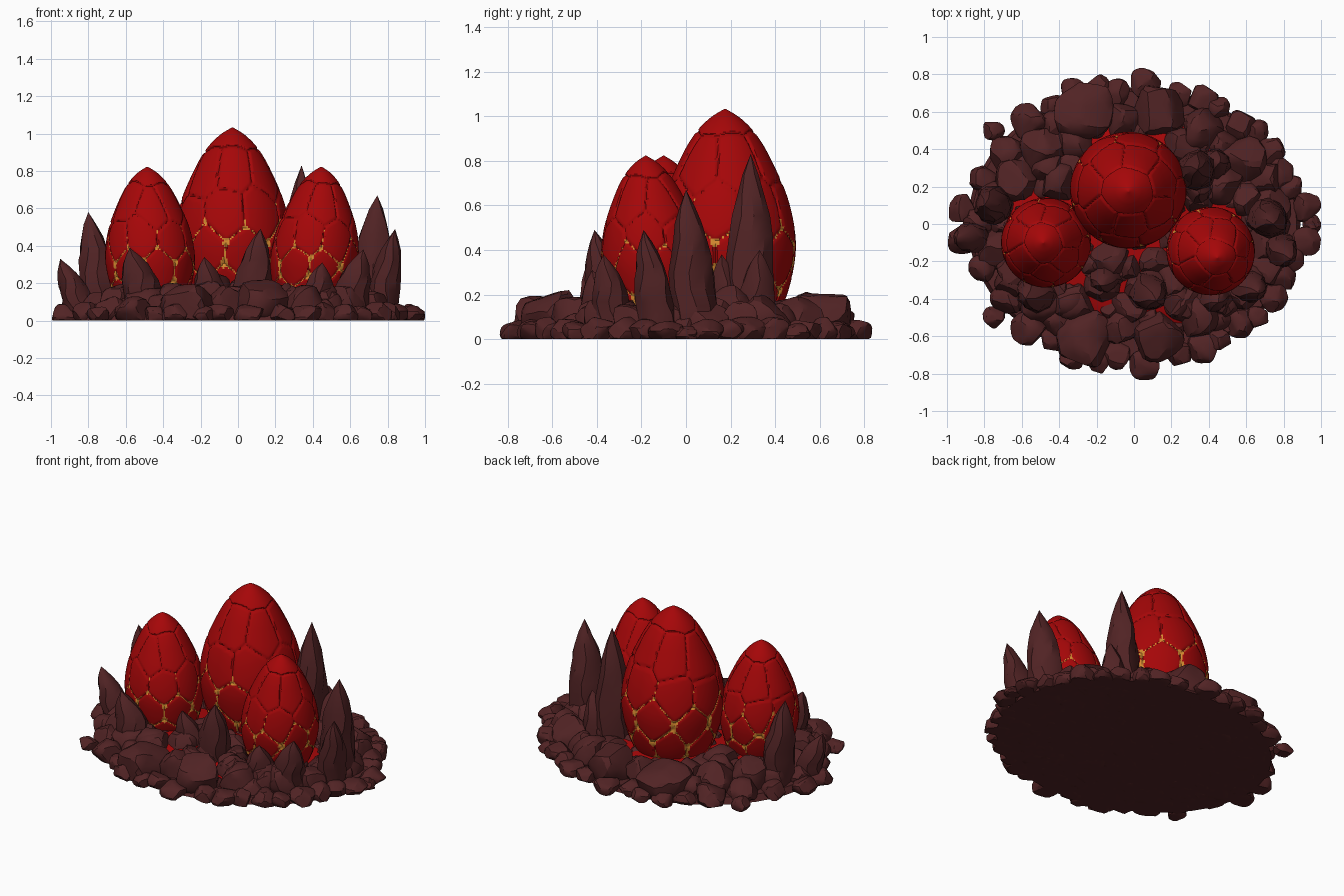
import bpy, bmesh, math, random
from mathutils import Vector
from mathutils.kdtree import KDTree

if "Cube" in bpy.data.objects:
    bpy.data.objects.remove(bpy.data.objects["Cube"])
random.seed(7)


def material(name, rgb):
    m = bpy.data.materials.new(name)
    m.diffuse_color = (*rgb, 1)
    m.use_nodes = True
    m.node_tree.nodes["Principled BSDF"].inputs["Base Color"].default_value = m.diffuse_color
    return m


BROWN = material("dark brown rock", (.083, .017, .018))
RED = material("deep red shell", (.38, .002, .0025))
ORANGE = material("glowing orange", (.68, .26, .03))


def finish(bm, name, mats, angle=30):
    bmesh.ops.recalc_face_normals(bm, faces=bm.faces)
    me = bpy.data.meshes.new(name)
    bm.to_mesh(me)
    bm.free()
    for m in mats:
        me.materials.append(m)
    ob = bpy.data.objects.new(name, me)
    bpy.context.collection.objects.link(ob)
    bpy.ops.object.select_all(action='DESELECT')
    ob.select_set(True)
    bpy.context.view_layer.objects.active = ob
    bpy.ops.object.shade_smooth_by_angle(angle=math.radians(angle))
    return ob


# ---- eggs: lathe profile (radius, height), cracked into scales ----
PROFILE = [(.17, .02), (.25, .15), (.297, .3), (.311, .45), (.278, .63),
           (.202, .81), (.137, .92), (.07, .99), (0.004, 1.032)]


def profile(t):
    n = len(PROFILE) - 1
    i = min(int(t * n), n - 1)
    f = t * n - i
    p = [Vector(PROFILE[min(max(k, 0), n)]) for k in range(i - 1, i + 3)]
    return .5 * (2 * p[1] + (p[2] - p[0]) * f + (2*p[0] - 5*p[1] + 4*p[2] - p[3]) * f**2
                 + (3*p[1] - p[0] - 3*p[2] + p[3]) * f**3)


def egg(name, x, y, sr, sz, lean):
    # scale centres in staggered rows
    seeds = []
    for row, (t, n) in enumerate([(.0, 8), (.15, 8), (.3, 8), (.45, 8), (.6, 7)]):
        for k in range(n):
            r, z = profile(min(max(t + random.uniform(-.03, .03), 0), 1))
            a = 2 * math.pi * (k + .5 * (row % 2) + .3 + random.uniform(-.13, .13)) / n
            seeds.append(Vector((r * math.cos(a), r * math.sin(a), z)))
    seeds.append(Vector((0, 0, .95)))
    squeeze = Vector((1, 1, .8))          # scales are taller than wide
    tree = KDTree(len(seeds))
    for i, s in enumerate(seeds):
        tree.insert(s * squeeze, i)
    tree.balance()

    def near(p):
        return [d for _, _, d in tree.find_n(p * squeeze, 3)]

    bm = bmesh.new()
    N, M = 190, 130
    rings, place = [], {}
    for j in range(M + 1):
        r, z = profile(j / M)
        ring = []
        for k in range(N):
            a = 2 * math.pi * k / N
            p = Vector((r * math.cos(a), r * math.sin(a), z))
            d = near(p)
            dent = .011 * max(0, 1 - (d[1] - d[0]) / .018)
            q = max(r - dent, .002) / max(r, .002)
            v = bm.verts.new((p.x * q, p.y * q, z))
            place[v] = p
            ring.append(v)
        rings.append(ring)
    for j in range(M):
        for k in range(N):
            vs = [rings[j][k], rings[j][(k+1) % N], rings[j+1][(k+1) % N], rings[j+1][k]]
            f = bm.faces.new(vs)
            c = sum((place[v] for v in vs), Vector()) / 4
            d = near(c)
            # glow shows where scales meet, fading towards the top
            g = min(1, max(0, (.68 - c.z) / .3))
            if d[2] - d[0] < .036 * g or d[1] - d[0] < .009 * g - .002:
                f.material_index = 1
    bm.faces.new(rings[0])
    bm.faces.new(rings[-1])
    for v in bm.verts:
        h = v.co.z / 1.03
        v.co = (x + v.co.x * sr + lean[0] * h, y + v.co.y * sr + lean[1] * h, v.co.z * sz)
    finish(bm, name, [RED, ORANGE], 40)


egg("large_egg", -.03, .185, 1, 1, (0, -.01))
egg("left_egg", -.46, -.10, .77, .797, (-.025, 0))
egg("right_egg", .385, -.12, .755, .797, (.06, -.06))


# ---- chiselled stones ----
def chisel(verts, cuts):
    for _ in range(cuts):
        n = Vector([random.gauss(0, 1) for _ in range(3)]).normalized()
        lim = random.uniform(.74, .9)
        for v in verts:
            over = v.co.dot(n) - lim
            if over > 0:
                v.co -= n * over


def rock(bm, x, y, r, top):
    vs = bmesh.ops.create_icosphere(bm, subdivisions=3, radius=1)['verts']
    for v in vs:                          # boxier than a ball
        v.co *= 1 / sum(abs(c) ** 2.6 for c in v.co) ** (1 / 2.6)
    chisel(vs, 16)
    mx = [max(abs(v.co[i]) for v in vs) for i in range(3)]
    cz = top * .38
    for v in vs:
        v.co = (x + v.co.x / mx[0] * r, y + v.co.y / mx[1] * r,
                max(0, cz + v.co.z / mx[2] * (top - cz)))


# rim and middle ring stones, mirrored front to back: x, y, radius, top
STONES = [(.06, .75, .085, .09), (-.75, .5, .06, .08), (.37, .66, .085, .09), (.57, .53, .08, .09),
          (.74, .39, .085, .1), (.78, .27, .09, .1), (.92, .09, .08, .09), (-.92, .08, .08, .09),
          (-.81, .24, .075, .1), (-.56, .55, .1, .13), (-.43, .62, .07, .08), (-.1, .7, .08, .09),
          (.24, .69, .07, .09), (-.67, .38, .1, .13), (.84, .19, .07, .09), (-.84, .0, .08, .12),
          (-.27, .61, .16, .22), (.13, .6, .14, .22), (.36, .5, .12, .19), (-.48, .4, .13, .2),
          (.58, .34, .13, .2), (-.62, .24, .12, .2), (.7, .06, .14, .19), (-.06, .55, .1, .19),
          (-.31, .42, .11, .19), (.46, .62, .06, .1), (-.19, .74, .06, .08), (.66, .5, .06, .08),
          (.25, .42, .11, .2), (-.74, .13, .1, .16), (-.33, .71, .07, .09), (.95, 0, .05, .06),
          (.7, .24, .1, .17), (.47, .42, .09, .16), (-.41, .52, .09, .14)]
bm = bmesh.new()
for x, y, r, top in STONES:
    for s in (1, -1):
        rock(bm, x, y * s, r, top)
# loose stones packed between the eggs
for x, y, r, top in [(-.13, -.2, .11, .25), (.06, -.34, .12, .25), (-.17, -.34, .1, .22), (.12, -.19, .1, .22),
                     (-.03, -.45, .1, .2), (.34, .13, .1, .25), (.47, .22, .12, .24), (.35, .3, .11, .25),
                     (-.4, .22, .11, .22), (-.45, .28, .1, .2), (.6, .14, .1, .2), (.27, -.43, .1, .2),
                     (.45, -.4, .1, .2), (-.35, -.4, .1, .2), (-.65, -.3, .1, .18), (.2, -.3, .1, .2),
                     (-.02, -.24, .08, .22), (-.24, -.22, .07, .2), (-.33, .3, .09, .19)]:
    rock(bm, x, y, r, top)
# small pebbles filling most of the gaps
for i in range(90):
    q = math.sqrt((i + .5) / 90)
    a = i * 2.39996
    rock(bm, .78 * q * math.cos(a), .63 * q * math.sin(a), random.uniform(.055, .08), .19 - .07 * q)
finish(bm, "rock_nest", [BROWN], 25)


# ---- pointed shards: base centre, tip, base radius ----
def shard(bm, bx, by, tip, r):
    sides, rows = 9, 9
    squash = [random.uniform(.9, 1.1) for _ in range(sides)]
    rings = []
    for j in range(rows):
        t = j / rows
        w = r * (1 - t ** 2.6) * (.92 + .4 * t)
        ring = []
        for k in range(sides):
            a = 2 * math.pi * (k + .25 * math.sin(j * 1.3)) / sides
            q = w * squash[k] * random.uniform(.94, 1.06)
            lean = t ** 1.6
            ring.append(bm.verts.new((bx + (tip[0] - bx) * lean + q * math.cos(a),
                                      by + (tip[1] - by) * lean + q * math.sin(a), tip[2] * t)))
        rings.append(ring)
    end = bm.verts.new(tip)
    bm.faces.new(rings[0])
    for k in range(sides):
        n = (k + 1) % sides
        for lo, hi in zip(rings, rings[1:]):
            bm.faces.new((lo[k], lo[n], hi[n], hi[k]))
        bm.faces.new((rings[-1][k], rings[-1][n], end))


bm = bmesh.new()
for bx, by, tip, r in [(.33, .29, (.34, .29, .83), .105), (.71, .04, (.745, 0, .67), .11),
                       (.77, -.12, (.84, -.19, .49), .085), (.06, -.35, (.12, -.41, .49), .1),
                       (-.74, .1, (-.80, .1, .58), .1), (-.84, -.07, (-.95, -.08, .33), .085),
                       (-.5, -.35, (-.58, -.40, .39), .11), (-.14, -.28, (-.18, -.33, .34), .085),
                       (.42, -.37, (.45, -.42, .31), .09), (.6, -.32, (.67, -.37, .38), .1),
                       (.42, .31, (.46, .33, .4), .085), (.33, .19, (.35, .16, .38), .08)]:
    shard(bm, bx, by, tip, r)
finish(bm, "rock_shards", [BROWN], 35)


# ---- base plate and glowing red bed under the stones ----
def slab(name, levels, mat):
    bm = bmesh.new()
    rings = [[bm.verts.new((rx * math.cos(k * math.pi / 24), ry * math.sin(k * math.pi / 24), z))
              for k in range(48)] for rx, ry, z in levels]
    for lo, hi in zip(rings, rings[1:]):
        for k in range(48):
            n = (k + 1) % 48
            bm.faces.new((lo[k], lo[n], hi[n], hi[k]))
    bm.faces.new(rings[0])
    bm.faces.new(rings[-1])
    finish(bm, name, [mat])


slab("base_plate", [(.89, .73, 0), (.87, .71, .04)], BROWN)
slab("red_bed", [(.78, .62, .03), (.7, .56, .08), (.5, .42, .125), (.2, .18, .14)], RED)
